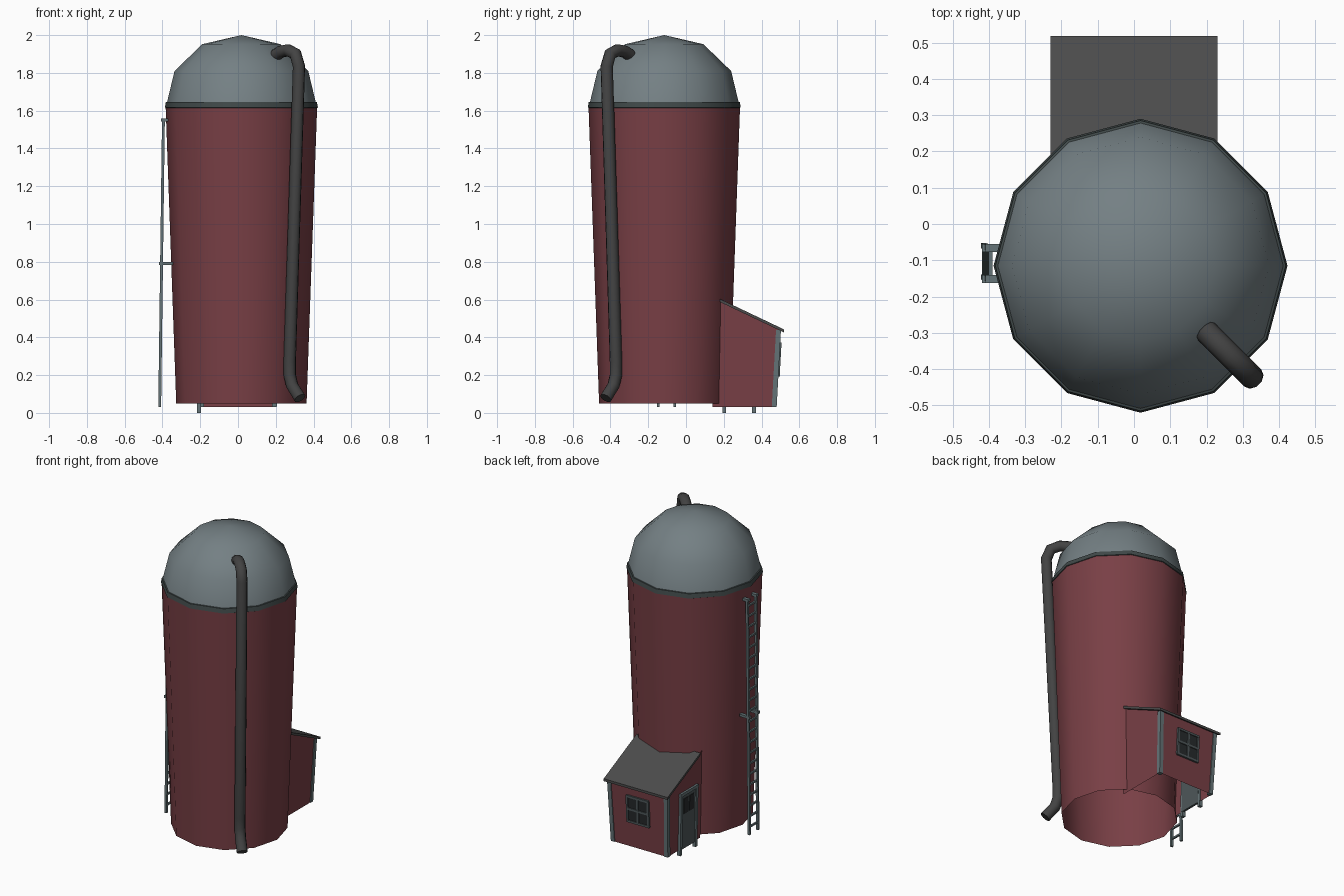
import bpy, bmesh, math
from mathutils import Vector

if "Cube" in bpy.data.objects:
    bpy.data.objects.remove(bpy.data.objects["Cube"])

CX, CY, SIDES = 0.018, -0.115, 12


def mat(name, rgb):
    m = bpy.data.materials.new(name)
    m.diffuse_color = (*rgb, 1)
    m.use_nodes = True
    m.node_tree.nodes["Principled BSDF"].inputs["Base Color"].default_value = m.diffuse_color
    return m


RED = mat("barn red", (0.19, 0.05, 0.06))
DOME = mat("blue grey metal", (0.175, 0.215, 0.23))
BAND = mat("dark green grey", (0.05, 0.065, 0.065))
DARK = mat("roof grey", (0.07, 0.07, 0.07))
PIPE = mat("pipe grey", (0.055, 0.055, 0.055))
TRIM = mat("trim grey", (0.13, 0.175, 0.185))
DOOR = mat("door grey", (0.075, 0.095, 0.1))
GLASS = mat("dark glass", (0.02, 0.023, 0.025))


def finish(name, bm, m, smooth=None):
    bmesh.ops.recalc_face_normals(bm, faces=bm.faces)
    me = bpy.data.meshes.new(name)
    bm.to_mesh(me)
    bm.free()
    me.materials.append(m)
    if smooth:
        me.shade_smooth()
        me.set_sharp_from_angle(angle=math.radians(smooth))
    ob = bpy.data.objects.new(name, me)
    bpy.context.collection.objects.link(ob)
    return ob


def lathe(name, profile, m, smooth=40):
    """Revolve (radius, z) points about the silo axis."""
    bm = bmesh.new()
    rings = []
    for r, z in profile:
        n = SIDES if r > 0 else 1
        rings.append([bm.verts.new((CX + r * math.cos(math.tau * i / SIDES),
                                    CY + r * math.sin(math.tau * i / SIDES), z)) for i in range(n)])
    for a, b in zip(rings, rings[1:]):
        for i in range(SIDES):
            j = (i + 1) % SIDES
            bm.faces.new([a[i], a[j], b[0]] if len(b) == 1 else [a[i], a[j], b[j], b[i]])
    return finish(name, bm, m, smooth)


def add_beam(bm, p, q, w, d):
    """Box from p to q with horizontal-ended section w (x or side) by d."""
    p, q = Vector(p), Vector(q)
    ax = (q - p).normalized()
    if abs(ax.z) > 0.7:
        u, v = Vector((1, 0, 0)), Vector((0, 1, 0))
    else:
        u, v = ax.cross(Vector((0, 0, 1))).normalized(), Vector((0, 0, 1))
    vs = [[bm.verts.new(c + u * w / 2 * s + v * d / 2 * t)
           for s, t in ((-1, -1), (1, -1), (1, 1), (-1, 1))] for c in (p, q)]
    bm.faces.new(vs[0])
    bm.faces.new(vs[1])
    for i in range(4):
        j = (i + 1) % 4
        bm.faces.new([vs[0][i], vs[0][j], vs[1][j], vs[1][i]])


def beams(name, items, m):
    bm = bmesh.new()
    for it in items:
        add_beam(bm, *it)
    return finish(name, bm, m)


# Silo body (open below), rim band and dome
lathe("silo_body", [(0.345, 0.05), (0.401, 1.62)], RED)
lathe("rim_band", [(0.395, 1.612), (0.405, 1.617), (0.4, 1.645), (0.38, 1.65)], BAND)
lathe("dome", [(0.396, 1.635), (0.354, 1.81), (0.207, 1.952), (0, 2.0)], DOME)

# Filling pipe, lying in the vertical plane 45 degrees to the front right
path = [(0.255, 1.893), (0.295, 1.912), (0.35, 1.92), (0.405, 1.9), (0.431, 1.835),
        (0.362, 0.27), (0.362, 0.2), (0.38, 0.145), (0.438, 0.078)]
bm = bmesh.new()
side = Vector((1, 1, 0)).normalized()
pts = [Vector((CX + r * math.sqrt(0.5), CY - r * math.sqrt(0.5), z)) for r, z in path]
rings = []
for i, p in enumerate(pts):
    t0 = (pts[i] - pts[max(i - 1, 0)]).normalized()
    t1 = (pts[min(i + 1, len(pts) - 1)] - pts[i]).normalized()
    up = side.cross((t0 + t1).normalized())
    rings.append([bm.verts.new(p + 0.033 * (side * math.cos(math.tau * k / 10) + up * math.sin(math.tau * k / 10)))
                  for k in range(10)])
for a, b in zip(rings, rings[1:]):
    for k in range(10):
        bm.faces.new([a[k], a[(k + 1) % 10], b[(k + 1) % 10], b[k]])
bm.faces.new(rings[0])
bm.faces.new(rings[-1])
finish("filling_pipe", bm, PIPE, 50)


# Shed walls: flared, open below, running into the silo
def half_width(z):
    return 0.2 + 0.03 * (z - 0.03)


def back_y(z):
    return 0.475 + 0.055 * (z - 0.03)


def roof_z(y):
    return 0.595 - (y - 0.18) * 0.475


bm = bmesh.new()
loops = []
for top in (False, True):
    ring = []
    for s, back in ((1, 0), (1, 1), (-1, 1), (-1, 0)):
        y = (back_y(0.44) if top else back_y(0.03)) if back else 0.14
        z = roof_z(y) - 0.006 if top else 0.03
        ring.append(bm.verts.new((s * half_width(z), y, z)))
    loops.append(ring)
for i in range(3):
    bm.faces.new([loops[0][i], loops[0][i + 1], loops[1][i + 1], loops[1][i]])
finish("shed_walls", bm, RED)

# Sloping shed roof slab
bm = bmesh.new()
rings = [[bm.verts.new((x, y, roof_z(y) + dz)) for x, dz in
          ((-0.23, -0.008), (0.23, -0.008), (0.23, 0.008), (-0.23, 0.008))] for y in (0.18, 0.518)]
bm.faces.new(rings[0])
bm.faces.new(rings[1])
for i in range(4):
    j = (i + 1) % 4
    bm.faces.new([rings[0][i], rings[0][j], rings[1][j], rings[1][i]])
finish("shed_roof", bm, DARK)

# Corner boards of the shed
beams("corner_boards", [((s * (half_width(0.03) - 0.008), back_y(0.03) - 0.008, 0.03),
                         (s * (half_width(0.44) - 0.008), back_y(0.44) - 0.008, 0.438), 0.026, 0.026)
                        for s in (-1, 1)], TRIM)

# Door on the left side of the shed
beams("door_panel", [((-0.202, 0.28, 0.03), (-0.21, 0.28, 0.385), 0.014, 0.15)], DOOR)
beams("door_frame", [((-0.206, y, 0.0), (-0.214, y, 0.4), 0.022, 0.02) for y in (0.203, 0.36)]
      + [((-0.214, 0.19, 0.393), (-0.214, 0.373, 0.393), 0.022, 0.02)], TRIM)
beams("door_window", [((-0.214, y, 0.26), (-0.216, y, 0.36), 0.008, 0.045)
                      for y in (0.252, 0.31)], GLASS)

# Window on the back of the shed
W0, W1 = 0.2, 0.365
beams("window_panes", [((0, back_y(W0) + 0.002, W0), (0, back_y(W1) + 0.002, W1), 0.15, 0.009)], GLASS)
bars = [((x, back_y(W0) + 0.006, W0), (x, back_y(W1) + 0.006, W1), 0.014, 0.012) for x in (-0.075, 0, 0.075)]
bars += [((-0.08, back_y(z) + 0.006, z), (0.08, back_y(z) + 0.006, z), 0.012, 0.014)
         for z in (W0, (W0 + W1) / 2, W1)]
beams("window_frame", bars, DOOR)


# Ladder on the left of the silo, with wall brackets
def ladder_x(z):
    return -0.415 + 0.013 * z


LY = (-0.152, -0.066)
beams("ladder_rails", [((ladder_x(0.03), y + 0.006, 0.03), (ladder_x(1.55), y, 1.55), 0.015, 0.014) for y in LY], TRIM)
beams("ladder_rungs", [((ladder_x(z), LY[0], z), (ladder_x(z), LY[1], z), 0.011, 0.011)
                       for z in [0.08 + 0.068 * i for i in range(22)]], TRIM)
beams("ladder_brackets", [((ladder_x(z) - 0.014, y, z), (x1, y, z), 0.022, 0.016)
                          for y in LY for z, x1 in ((0.79, -0.345), (1.55, -0.37))], TRIM)
